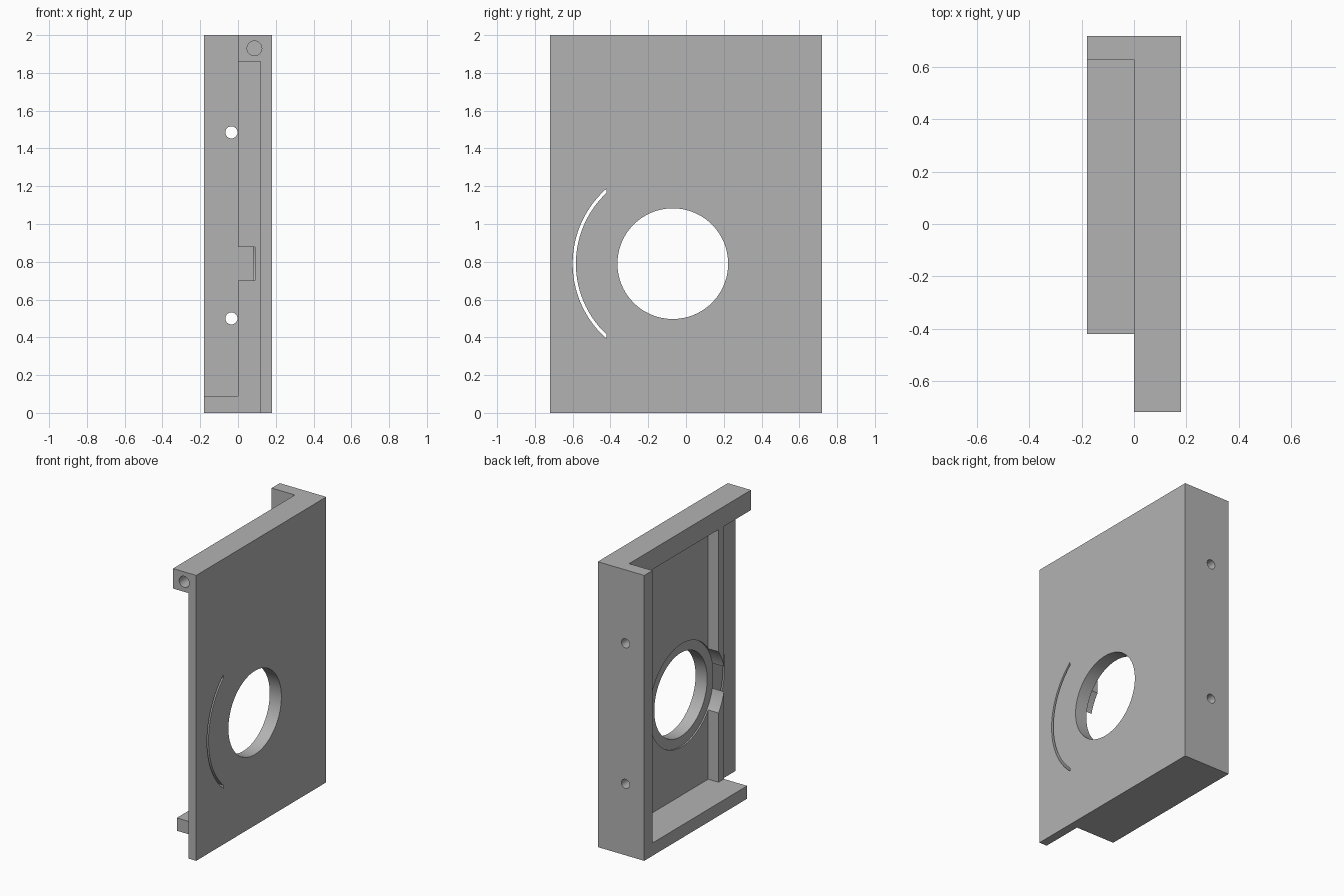
import bpy, bmesh, math

cube = bpy.data.objects.get("Cube")
if cube:
    bpy.data.objects.remove(cube, do_unlink=True)

grey = bpy.data.materials.new("plain grey")
grey.use_nodes = True
grey.diffuse_color = (0.45, 0.45, 0.45, 1)
grey.node_tree.nodes["Principled BSDF"].inputs["Base Color"].default_value = (0.45, 0.45, 0.45, 1)


def prism(name, points, offset):
    """Extrude a planar outline along an offset into a closed solid."""
    bm = bmesh.new()
    face = bm.faces.new([bm.verts.new(p) for p in points])
    result = bmesh.ops.extrude_face_region(bm, geom=[face])
    moved = [v for v in result["geom"] if isinstance(v, bmesh.types.BMVert)]
    bmesh.ops.translate(bm, verts=moved, vec=offset)
    bmesh.ops.recalc_face_normals(bm, faces=bm.faces)
    mesh = bpy.data.meshes.new(name)
    bm.to_mesh(mesh)
    bm.free()
    mesh.materials.append(grey)
    obj = bpy.data.objects.new(name, mesh)
    bpy.context.collection.objects.link(obj)
    return obj


def box(name, x, y, z):
    corners = [(x[0], y[0], z[0]), (x[1], y[0], z[0]), (x[1], y[1], z[0]), (x[0], y[1], z[0])]
    return prism(name, corners, (0, 0, z[1] - z[0]))


def arc(radius, start, end, steps):
    return [(radius * math.cos(start + (end - start) * i / steps),
             radius * math.sin(start + (end - start) * i / steps)) for i in range(steps + 1)]


def combine(target, other, operation):
    other.hide_render = True
    mod = target.modifiers.new(operation.lower(), "BOOLEAN")
    mod.operation, mod.solver, mod.object = operation, "EXACT", other
    bpy.context.view_layer.objects.active = target
    bpy.ops.object.modifier_apply(modifier=mod.name)
    bpy.data.objects.remove(other, do_unlink=True)


W, D, H = 0.18, 0.72, 2.0
RIB_FRONT, RIB_BACK = -0.42, -0.36
WALL = 0.63
HOLE_Y, HOLE_Z = -0.07, 0.79
FULL = 2 * math.pi

# Side plate, thickened floor, back wall, top bar, bottom bar and rib
housing = box("housing", (0.12, W), (-D, D), (0, H))
for part in (
    box("floor_panel", (0.08, W), (RIB_FRONT, D), (0, H)),
    box("back_wall", (-W, W), (WALL, D), (0, H)),
    box("top_bar", (0, W), (-D, D), (1.86, H)),
    box("bottom_bar", (-W, W), (RIB_FRONT, D), (0, 0.09)),
    box("rib", (0, W), (RIB_FRONT, RIB_BACK), (0, H)),
):
    combine(housing, part, "UNION")

# Large round opening and its shallow seat, which also notches the rib
for name, radius, start, end in (("seat_cutter", 0.361, -0.1, 0.09),
                                 ("opening_cutter", 0.293, -0.1, 0.3)):
    ring = [(start, HOLE_Y + a, HOLE_Z + b) for a, b in arc(radius, 0, FULL, 96)[:-1]]
    combine(housing, prism(name, ring, (end - start, 0, 0)), "DIFFERENCE")

# Thin curved slot in front of the rib
outer, inner = 0.53, 0.513
reach = HOLE_Y - RIB_FRONT
a, b = math.acos(reach / outer), math.acos(reach / inner)
outline = arc(outer, -a, a, 40) + arc(inner, b, -b, 40)
slot = [(0.05, HOLE_Y - p, HOLE_Z + q) for p, q in outline]
combine(housing, prism("slot_cutter", slot, (0.3, 0, 0)), "DIFFERENCE")

# Two screw holes through the back wall and one blind hole in the top bar
for x, z, radius, start, depth in ((-0.035, 0.5, 0.032, 0.5, 0.4),
                                   (-0.035, 1.485, 0.032, 0.5, 0.4),
                                   (0.087, 1.93, 0.039, -0.8, 0.3)):
    ring = [(x + p, start, z + q) for p, q in arc(radius, 0, FULL, 32)[:-1]]
    combine(housing, prism("hole_cutter", ring, (0, depth, 0)), "DIFFERENCE")

bpy.ops.object.select_all(action="DESELECT")
housing.select_set(True)
bpy.context.view_layer.objects.active = housing
bpy.ops.object.shade_smooth_by_angle(angle=math.radians(30))
